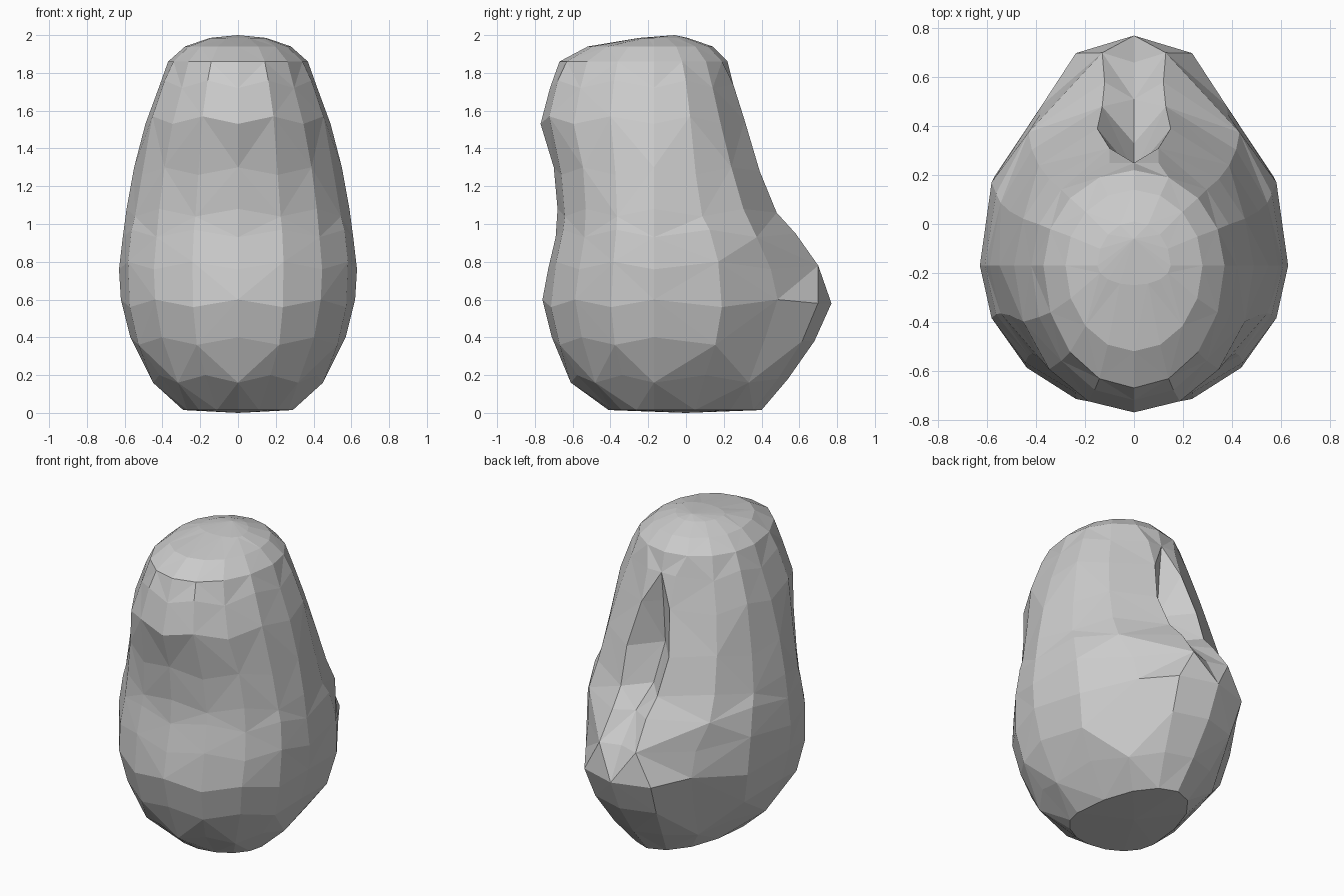
import bpy, bmesh, math

if "Cube" in bpy.data.objects:
    bpy.data.objects.remove(bpy.data.objects["Cube"])

SEG = 16
YC = -0.17  # widest station of each ring
# ring: z, front y, back y, half width, back groove depth, groove lip half width (0 = no groove)
RINGS = [
    (0.015, -0.41, 0.40, 0.29, 0.00, 0),
    (0.18, -0.61, 0.54, 0.45, 0.00, 0),
    (0.38, -0.71, 0.68, 0.57, 0.00, 0),
    (0.58, -0.76, 0.77, 0.62, 0.00, 0),
    (0.78, -0.73, 0.72, 0.63, 0.06, 0.13),
    (0.95, -0.69, 0.60, 0.61, 0.09, 0.12),
    (1.06, -0.68, 0.50, 0.59, 0.17, 0.13),
    (1.28, -0.70, 0.41, 0.55, 0.20, 0.15),
    (1.55, -0.77, 0.33, 0.49, 0.10, 0.10),
    (1.74, -0.72, 0.27, 0.42, 0.02, 0.10),
    (1.86, -0.67, 0.22, 0.37, 0.00, 0),
    (1.94, -0.52, 0.14, 0.28, 0.00, 0),
    (1.985, -0.25, 0.01, 0.15, 0.00, 0),
]


def ring_point(k, i):
    z, front, back, width, groove, lip = RINGS[k]
    a = 2 * math.pi * i / SEG
    c, s = math.cos(a), math.sin(a)
    x = width * s
    y = YC + c * ((back - YC) if c > 0 else (YC - front))
    side = min(i, SEG - i)  # 0 at the back centre, 8 at the front centre
    if side == 0:
        y -= groove
    # groove lips sit close together
    if side == 1 and lip:
        x = math.copysign(lip, x)
        y = back - 0.02
    # hollow on each lower flank, towards the back
    if side == 2 and 0.3 < z < 0.9:
        x *= 0.86
        y -= 0.01
    # uneven ring heights break up the rows of facets
    if 0 < k < 10 and side > 1:
        z += 0.02 if (side + k // 2) % 2 else -0.02
    return x, y, z


# faceted pebble body, lofted ring by ring
bm = bmesh.new()
loops = [[bm.verts.new(ring_point(k, i)) for i in range(SEG)] for k in range(len(RINGS))]
for k in range(len(loops) - 1):
    lo, hi = loops[k], loops[k + 1]
    for i in range(SEG):
        j = (i + 1) % SEG
        a, b, c, d = lo[i], lo[j], hi[j], hi[i]
        # alternating diagonals, mirrored left to right
        if (k + i) % 2:
            bm.faces.new((a, b, c))
            bm.faces.new((a, c, d))
        else:
            bm.faces.new((a, b, d))
            bm.faces.new((b, c, d))

# closed base and slightly domed top
base = bm.verts.new((0, 0, 0.0))
peak = bm.verts.new((0, -0.06, 2.0))
for i in range(SEG):
    j = (i + 1) % SEG
    bm.faces.new((base, loops[0][j], loops[0][i]))
    bm.faces.new((peak, loops[-1][i], loops[-1][j]))

bmesh.ops.recalc_face_normals(bm, faces=bm.faces)
mesh = bpy.data.meshes.new("stone_body")
bm.to_mesh(mesh)
bm.free()
body = bpy.data.objects.new("stone_body", mesh)
bpy.context.collection.objects.link(body)
